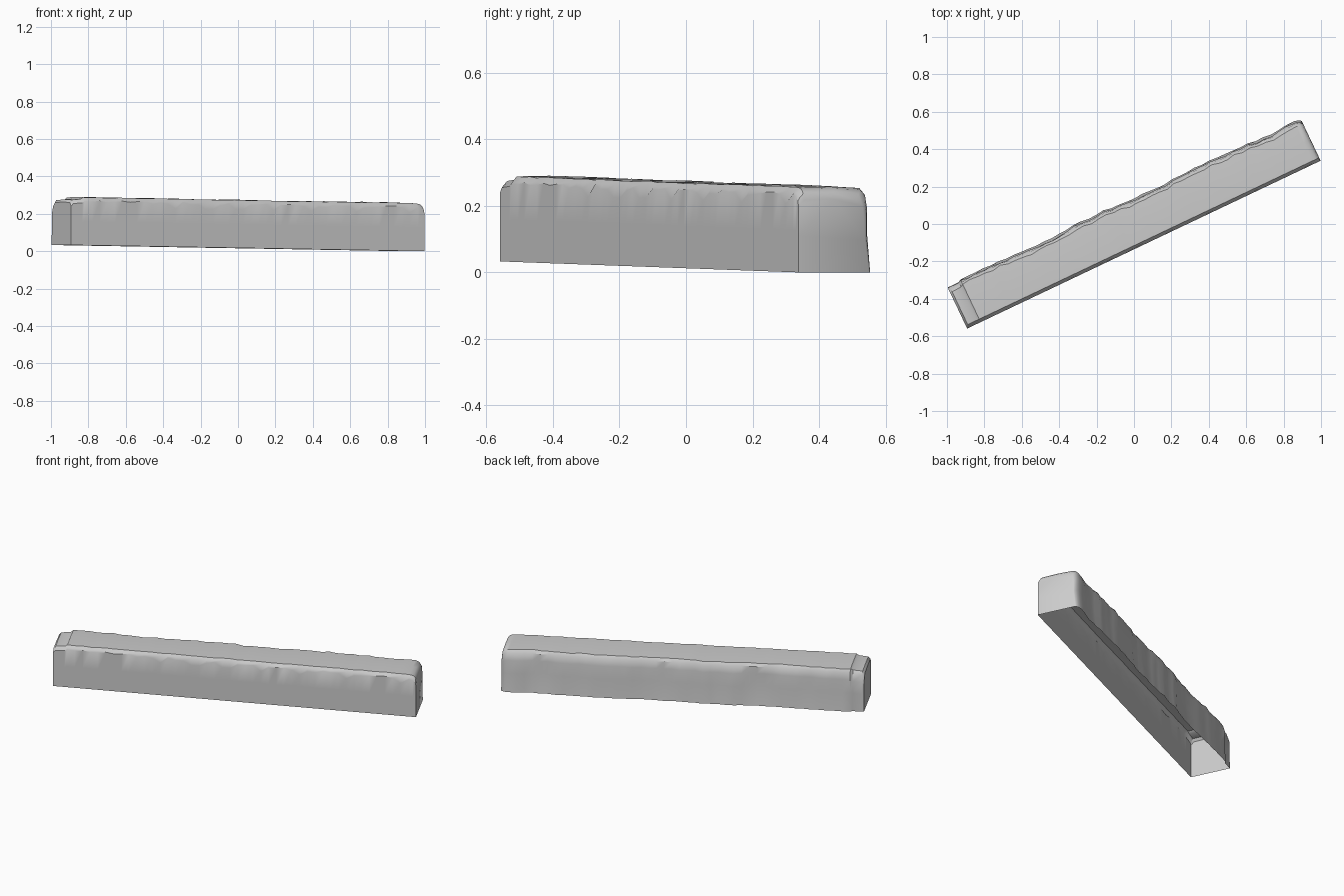
import bpy, bmesh, math, random
from mathutils import Vector, Matrix

if "Cube" in bpy.data.objects:
    bpy.data.objects.remove(bpy.data.objects["Cube"])
random.seed(7)

LENGTH = 2.092
TILT = 0.033 / LENGTH

stone = bpy.data.materials.new("grey stone")
stone.use_nodes = True
colour = (0.6, 0.6, 0.6, 1)
stone.diffuse_color = colour
stone.node_tree.nodes["Principled BSDF"].inputs["Base Color"].default_value = colour


def section(h, w, chip, wear, lean):
    """Open-bottomed outline, from the flat front wall over the top to the worn back."""
    return [(0, 0), (0, h * 0.5), (0, h - chip), (0.006, h - 0.012), (0.018, h),
            (w * 0.5, h + 0.002), (w - 0.016 - wear, h - 0.002),
            (w - 0.01 - wear * 0.4, h - 0.018), (w - lean, h - 0.06),
            (w - lean, h * 0.45), (w, 0)]


# Rings along the block: position, then outline
rings = [(0, section(0.228, 0.243, 0.02, 0.025, 0.002)),
         (0.012, section(0.242, 0.243, 0.02, 0.015, 0.002)),
         (0.066, section(0.247, 0.243, 0.02, 0.012, 0.002)),
         (0.08, section(0.257, 0.252, 0.022, 0.012, 0.003))]
STEPS = 44
for i in range(1, STEPS):
    u = 0.08 + (LENGTH - 0.125) * i / STEPS
    w = 0.25 + 0.006 * math.sin(u * 9) + random.uniform(-0.005, 0.005)
    chip = random.choice([0.018, 0.022, 0.028, 0.05])
    h = 0.256 + random.uniform(-0.002, 0.002)
    rings.append((u, section(h, w, chip, random.uniform(0.006, 0.02),
                             random.uniform(0.005, 0.013))))
# Rounded far end
rings += [(LENGTH - 0.04, section(0.255, 0.252, 0.022, 0.015, 0.01)),
          (LENGTH - 0.018, section(0.25, 0.247, 0.022, 0.018, 0.01)),
          (LENGTH - 0.004, section(0.237, 0.24, 0.022, 0.022, 0.012)),
          (LENGTH, section(0.218, 0.234, 0.02, 0.028, 0.012))]

# Skin the rings and close both ends, leaving the underside open
bm = bmesh.new()
place = Matrix.Translation((-0.892, -0.559, 0)) @ Matrix.Rotation(math.radians(25.4), 4, "Z")
loops = []
for u, outline in rings:
    ground = (LENGTH - u) * TILT
    loops.append([bm.verts.new(place @ Vector((u, v, z + ground))) for v, z in outline])
for a, b in zip(loops, loops[1:]):
    for k in range(len(a) - 1):
        bm.faces.new((a[k], b[k], b[k + 1], a[k + 1]))
bm.faces.new(loops[0])
bm.faces.new(list(reversed(loops[-1])))

# Face every surface outward
bmesh.ops.recalc_face_normals(bm, faces=bm.faces)
bm.faces.ensure_lookup_table()
front = bm.faces[0]
if front.normal.y > 0:
    bmesh.ops.reverse_faces(bm, faces=bm.faces)

mesh = bpy.data.meshes.new("stone_block")
bm.to_mesh(mesh)
bm.free()
mesh.materials.append(stone)
block = bpy.data.objects.new("stone_block", mesh)
bpy.context.collection.objects.link(block)

bpy.ops.object.select_all(action="DESELECT")
block.select_set(True)
bpy.context.view_layer.objects.active = block
bpy.ops.object.shade_smooth_by_angle(angle=math.radians(35))
